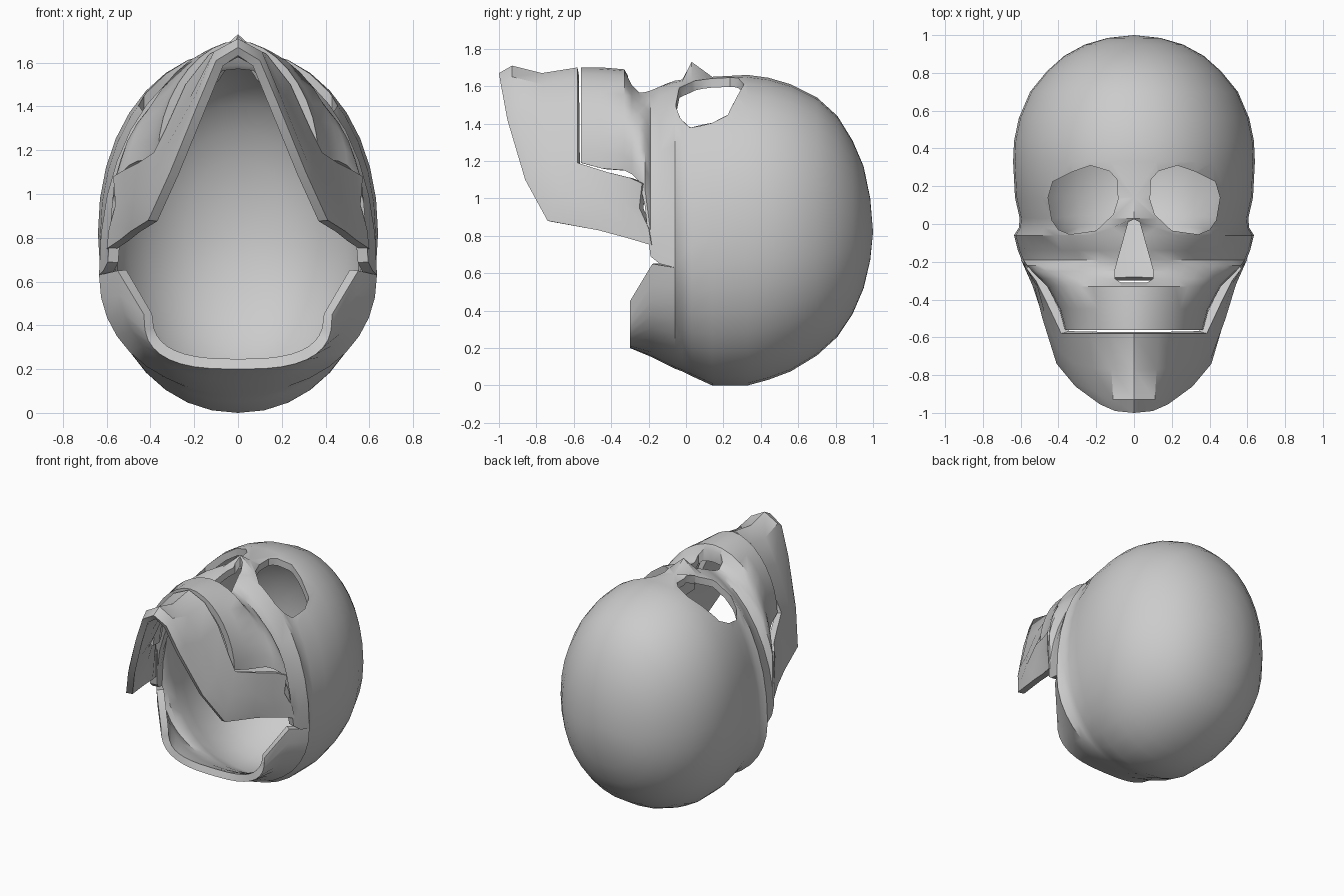
import bpy, bmesh, math

if "Cube" in bpy.data.objects:
    bpy.data.objects.remove(bpy.data.objects["Cube"])

SEG = 18  # segments per half section


def section(st, n, a0, a1):
    """Superellipse arc in the x-z plane; angle 0 is the face midline, pi the back."""
    y, top, bot, zc, w = st
    pts = []
    for j in range(a0, a1 + 1):
        a = math.pi * j / SEG
        s, c = math.sin(a), math.cos(a)
        x = math.copysign(abs(s) ** (2 / n), s) * w
        if abs(j) == SEG:
            x = 0
        h = abs(c) ** (2 / n)
        z = zc + h * (top - zc) if c > 0 else zc - h * (zc - bot)
        if j == 0 and abs(y - 0.03) < 1e-6:
            z += 0.09  # pointed nasal bridge
        pts.append((x, y, z))
    return pts


def skin(bm, rows):
    grid = [[bm.verts.new(p) for p in r] for r in rows]
    for r, s in zip(grid, grid[1:]):
        for j in range(len(r) - 1):
            bm.faces.new((r[j], s[j], s[j + 1], r[j + 1]))


def make(name, bm):
    bmesh.ops.remove_doubles(bm, verts=bm.verts, dist=0.0005)
    me = bpy.data.meshes.new(name)
    bm.to_mesh(me)
    bm.free()
    ob = bpy.data.objects.new(name, me)
    bpy.context.collection.objects.link(ob)
    return ob


def prism(name, outline, z0, z1):
    bm = bmesh.new()
    f = bm.faces.new([bm.verts.new((x, y, z0)) for x, y in outline])
    ext = bmesh.ops.extrude_face_region(bm, geom=[f])
    for v in ext["geom"]:
        if isinstance(v, bmesh.types.BMVert):
            v.co.z = z1
    bmesh.ops.recalc_face_normals(bm, faces=bm.faces)
    ob = make(name, bm)
    ob.hide_render = True
    return ob


def finish(ob, thickness, cutters=()):
    m = ob.modifiers.new("shell", 'SOLIDIFY')
    m.thickness = thickness
    m.offset = -1
    for c in cutters:
        b = ob.modifiers.new("cut", 'BOOLEAN')
        b.operation = 'DIFFERENCE'
        b.solver = 'EXACT'
        b.object = c
    bpy.ops.object.select_all(action='DESELECT')
    ob.select_set(True)
    bpy.context.view_layer.objects.active = ob
    for m in list(ob.modifiers):
        bpy.ops.object.modifier_apply(modifier=m.name)
    for c in cutters:
        bpy.data.objects.remove(c)
    bpy.ops.object.shade_smooth_by_angle(angle=math.radians(38))


# Cranium stations from crown to cheekbones: y, front z, back z, widest z, half width
cranium = [
    (1.00, 0.82, 0.82, 0.82, 0.00),
    (0.985, 1.00, 0.67, 0.82, 0.14),
    (0.95, 1.17, 0.52, 0.82, 0.26),
    (0.89, 1.31, 0.38, 0.82, 0.37),
    (0.81, 1.44, 0.26, 0.82, 0.46),
    (0.70, 1.54, 0.16, 0.82, 0.55),
    (0.56, 1.61, 0.075, 0.82, 0.61),
    (0.44, 1.645, 0.03, 0.82, 0.635),
    (0.33, 1.66, 0.0, 0.82, 0.64),
    (0.14, 1.65, 0.0, 0.80, 0.63),
    (0.03, 1.64, 0.05, 0.74, 0.605),
    (-0.02, 1.64, 0.075, 0.69, 0.61),
    (-0.06, 1.635, 0.09, 0.63, 0.635),
]
# Cheeks and upper jaw, then the lower back of the head
face = [
    (-0.14, 1.61, 0, 0.65, 0.615),
    (-0.19, 1.59, 0, 0.69, 0.595),
    (-0.22, 1.58, 0, 0.96, 0.575),
    (-0.25, 1.58, 0, 1.09, 0.54),
    (-0.29, 1.62, 0, 1.13, 0.50),
    (-0.33, 1.69, 0, 1.15, 0.46),
    (-0.45, 1.70, 0, 1.16, 0.395),
    (-0.562, 1.70, 0, 1.19, 0.365),
]
nape = [(-0.18, 0, 0.15, 0.65, 0.55), (-0.30, 0, 0.20, 0.45, 0.43)]

bm = bmesh.new()
H = SEG // 2
skin(bm, [section(s, 2.1, -SEG, SEG) for s in cranium])
edge = cranium[-1]
skin(bm, [section(edge, 2.1, -H, H)] + [section(s, 1.85, -H, H) for s in face])
for a0, a1 in ((-SEG, -H), (H, SEG)):
    skin(bm, [section(edge, 2.1, a0, a1), section(nape[0], 2.3, a0, a1),
              section(nape[1], 2.8, a0, a1)])
skull = make("cranium_and_upper_jaw", bm)

# Eye sockets and nasal opening
eye = [(0.085, 0.13), (0.09, 0.235), (0.13, 0.28), (0.23, 0.31), (0.33, 0.275), (0.43, 0.225),
       (0.455, 0.14), (0.435, 0.02), (0.40, -0.03), (0.34, -0.055), (0.20, -0.035), (0.11, 0.05)]
nose = [(0, 0.025), (-0.03, 0.01), (-0.10, -0.24), (-0.10, -0.29), (-0.07, -0.31),
        (0.07, -0.31), (0.10, -0.29), (0.10, -0.24), (0.03, 0.01)]
finish(skull, 0.05, [prism("eye_cutter_right", eye, 1.15, 2),
                     prism("eye_cutter_left", [(-x, y) for x, y in eye], 1.15, 2),
                     prism("nose_cutter", nose, 1.3, 2)])

# Lower jaw: rows from tooth line to lower edge, midline outwards, mirrored
jaw_rows = [
    [(0, -.58, 1.70), (.13, -.58, 1.64), (.24, -.58, 1.50), (.33, -.58, 1.30),
     (.385, -.58, 1.19), (.46, -.42, 1.14), (.52, -.30, 1.11), (.57, -.235, 1.08)],
    [(0, -.77, 1.67), (.12, -.77, 1.61), (.22, -.76, 1.44), (.33, -.73, 1.21),
     (.40, -.67, 1.05), (.475, -.47, 1.00), (.515, -.33, .97), (.56, -.25, .95)],
    [(0, -.93, 1.71), (.11, -.93, 1.65), (.19, -.90, 1.46), (.32, -.83, 1.14),
     (.405, -.72, .95), (.485, -.50, .90), (.53, -.32, .86), (.59, -.20, .84)],
    [(0, -1.0, 1.67), (.10, -.99, 1.61), (.18, -.955, 1.42), (.31, -.86, 1.10),
     (.41, -.74, .88), (.49, -.47, .83), (.54, -.32, .79), (.60, -.185, .75)],
]
bm = bmesh.new()
skin(bm, [[(-x, y, z) for x, y, z in reversed(r[1:])] + r for r in jaw_rows])
finish(make("lower_jaw", bm), 0.045)
